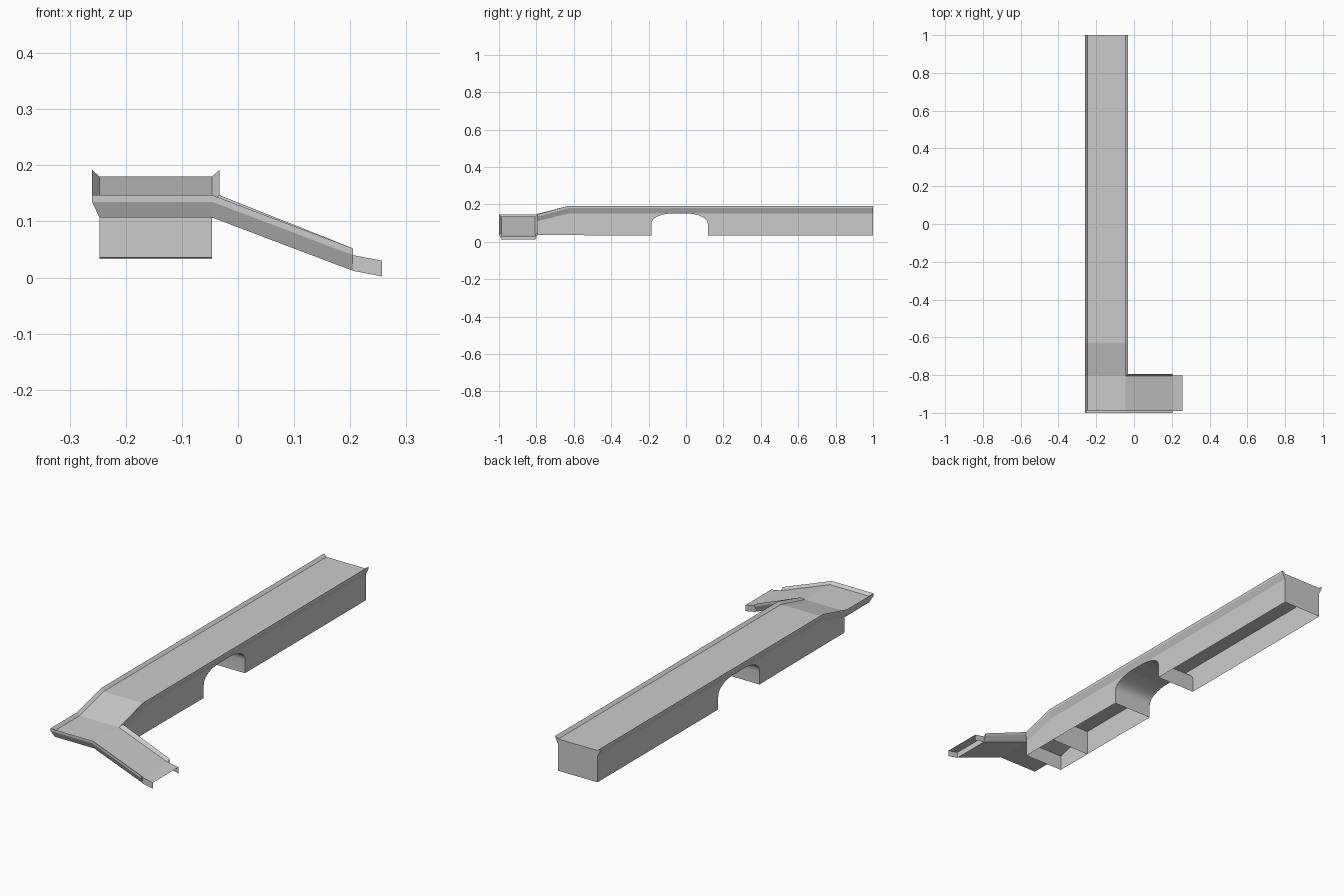
import bpy, bmesh, math

if "Cube" in bpy.data.objects:
    bpy.data.objects.remove(bpy.data.objects["Cube"])

XL, XR = -0.247, -0.046      # deck edges in x
YF, YB = -0.987, -0.806      # ramp edges in y


def make_object(name, verts, faces):
    """Mesh object with merged points and consistent normals."""
    me = bpy.data.meshes.new(name)
    bm = bmesh.new()
    vs = [bm.verts.new(v) for v in verts]
    for f in faces:
        bm.faces.new([vs[i] for i in f])
    bmesh.ops.remove_doubles(bm, verts=bm.verts, dist=1e-5)
    bmesh.ops.recalc_face_normals(bm, faces=bm.faces)
    bm.to_mesh(me)
    bm.free()
    ob = bpy.data.objects.new(name, me)
    bpy.context.collection.objects.link(ob)
    return ob


# Deck, landing and side ramp: one section with flared curbs swept round the corner
def side(x, y, z, dx, dy):
    ox, oy = x + 0.013 * dx, y + 0.013 * dy
    return [(x, y, z), (ox, oy, z + 0.012), (ox, oy, z), (x, y, z - 0.028)]


stations = [  # left edge x, y, right edge x, y, deck height, outward directions
    (XL, 1.0, XR, 1.0, 0.18, (-1, 0), (1, 0)),
    (XL, -0.63, XR, -0.63, 0.18, (-1, 0), (1, 0)),
    (XL, YB, XR, YB, 0.135, (-1, 0), (1, 1)),
    (XL, YF, XR, YB, 0.135, (-1, -1), (1, 1)),
    (XR, YF, XR, YB, 0.135, (0, -1), (1, 1)),
    (0.205, YF, 0.205, YB, 0.040, (0, -1), (0, 1)),
]
verts, faces = [], []
for lx, ly, rx, ry, z, dl, dr in stations:
    verts += side(lx, ly, z, *dl) + side(rx, ry, z, *dr)[::-1]
for s in range(len(stations) - 1):
    for i in range(8):
        a, b = s * 8 + i, s * 8 + (i + 1) % 8
        # the right edge stands still while turning the corner
        if s in (2, 3) and i in (4, 5, 6):
            continue
        if s in (2, 3) and i in (3, 7):
            faces.append((a, b, a + 8) if i == 3 else (a, b, b + 8))
        else:
            faces.append((a, b, b + 8, a + 8))
faces += [tuple(range(8)), tuple(range(40, 48))]
make_object("deck_and_ramp", verts, faces)

# Ramp lip: sloping plate with a skirt on each side, open below
sect = [(-0.99, -0.028), (-0.99, 0), (-0.803, 0), (-0.803, -0.028)]
verts = [(x, y, z + dz) for x, z in ((0.205, 0.040), (0.257, 0.030)) for y, dz in sect]
make_object("ramp_lip", verts, [(i, i + 1, i + 5, i + 4) for i in range(3)])

# Supporting walls with the arched passage, hollow and open below
N = 20
arch = [(0.117, 0.033)]
for i in range(N + 1):
    t = math.pi * i / N
    c, s = math.cos(t), math.sin(t)
    arch.append((-0.034 + 0.151 * math.copysign(abs(c) ** 0.85, c),
                 0.092 + 0.062 * s ** 0.85))
arch.append((-0.185, 0.033))
outline = arch + [(-0.40, 0.035), (-0.806, 0.036), (-0.806, 0.107),
                  (-0.63, 0.152), (1.0, 0.152), (1.0, 0.033)]
n, k = len(outline), len(arch)
verts = [(x, y, z) for x in (XL, XR) for y, z in outline]
faces = [tuple(range(n)), tuple(range(n, 2 * n))]
strips = list(range(k - 1)) + [k + 1, n - 2]      # passage lining and both end walls
faces += [(i, i + 1, n + i + 1, n + i) for i in strips]
walls = make_object("arched_walls", verts, faces)

# Inner cross wall below the start of the slope
make_object("cross_wall", [(x, -0.62, z) for x, z in
            ((XL, 0.035), (XR, 0.035), (XR, 0.152), (XL, 0.152))], [(0, 1, 2, 3)])

# Smooth passage lining, crisp corners elsewhere
bpy.ops.object.select_all(action='DESELECT')
walls.select_set(True)
bpy.context.view_layer.objects.active = walls
bpy.ops.object.shade_smooth_by_angle(angle=math.radians(35))
